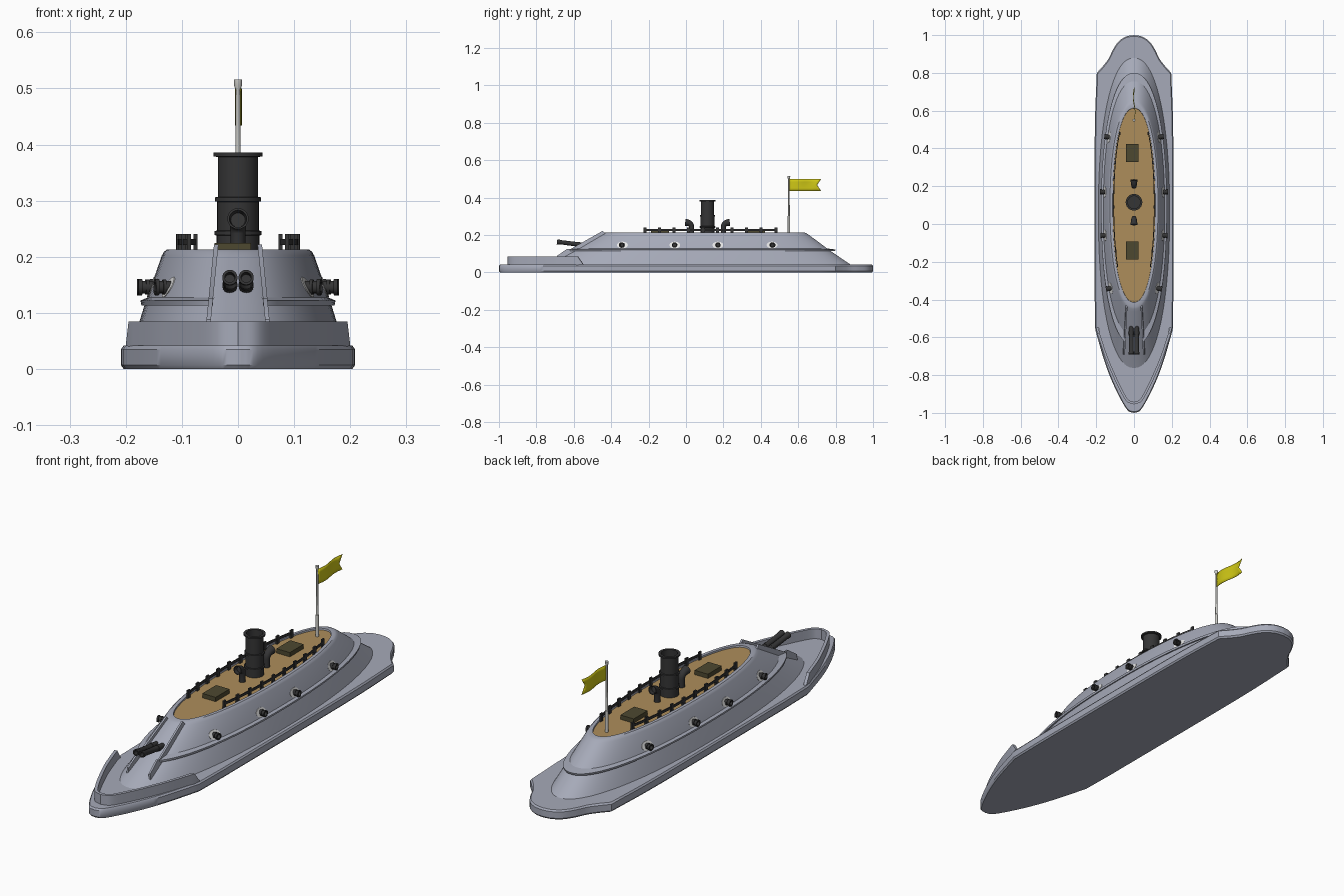
import bpy, bmesh, math
from mathutils import Vector as V

if "Cube" in bpy.data.objects:
    bpy.data.objects.remove(bpy.data.objects["Cube"])

def mat(name, r, g, b):
    m = bpy.data.materials.new(name)
    m.diffuse_color = (r, g, b, 1)
    m.use_nodes = True
    m.node_tree.nodes["Principled BSDF"].inputs["Base Color"].default_value = m.diffuse_color
    return m

GREY = mat("hull_grey", 0.38, 0.40, 0.48)
WOOD = mat("deck_wood", 0.42, 0.27, 0.105)
IRON = mat("dark_iron", 0.035, 0.035, 0.036)
OLIVE = mat("hatch_olive", 0.075, 0.065, 0.03)
YELLOW = mat("flag_yellow", 0.62, 0.57, 0.008)
POLE = mat("pole_white", 0.62, 0.62, 0.59)
PORT = mat("port_white", 0.92, 0.92, 0.92)

def finish(name, bm, material, angle=35):
    bmesh.ops.recalc_face_normals(bm, faces=bm.faces)
    me = bpy.data.meshes.new(name)
    bm.to_mesh(me)
    bm.free()
    ob = bpy.data.objects.new(name, me)
    bpy.context.collection.objects.link(ob)
    me.materials.append(material)
    bpy.ops.object.select_all(action='DESELECT')
    ob.select_set(True)
    bpy.context.view_layer.objects.active = ob
    bpy.ops.object.shade_smooth_by_angle(angle=math.radians(angle))
    return ob

def loft(name, rings, material, cut=None, wrap=False):
    """Skin closed rings; ends capped unless wrapped or cut."""
    bm = bmesh.new()
    vs = [[bm.verts.new(p) for p in r] for r in rings]
    n = len(vs[0])
    pairs = list(zip(vs, vs[1:])) + ([(vs[-1], vs[0])] if wrap else [])
    for a, b in pairs:
        for i in range(n):
            j = (i + 1) % n
            bm.faces.new((a[i], a[j], b[j], b[i]))
    if not wrap:
        bm.faces.new(vs[0])
        bm.faces.new(vs[-1])
    if cut:
        dead = [f for f in bm.faces if cut(f.calc_center_median())]
        bmesh.ops.delete(bm, geom=dead, context='FACES')
    return finish(name, bm, material)

def circle(c, axis, r, n=24):
    axis = V(axis).normalized()
    ref = V((1, 0, 0)) if abs(axis.x) < 0.7 else V((0, 0, 1))
    u = (ref - axis * ref.dot(axis)).normalized()
    w = axis.cross(u)
    return [V(c) + r * (u * math.cos(t) + w * math.sin(t))
            for t in (2 * math.pi * i / n for i in range(n))]

def turned(name, start, axis, profile, material, n=24):
    """Turned part: profile is (distance along axis, radius)."""
    axis = V(axis).normalized()
    return loft(name, [circle(V(start) + axis * d, axis, r, n) for d, r in profile], material)

def box(name, x0, x1, y0, y1, z0, z1, material):
    return loft(name, [[V((x0, y0, z)), V((x1, y0, z)), V((x1, y1, z)), V((x0, y1, z))]
                       for z in (z0, z1)], material)

def spline(pts, steps=5):
    """Smooth curve through 2D points."""
    p = [V(q) for q in pts]
    p = [2 * p[0] - p[1]] + p + [2 * p[-1] - p[-2]]
    out = []
    for a, b, c, d in zip(p, p[1:], p[2:], p[3:]):
        for k in range(steps):
            t = k / steps
            out.append(0.5 * (2 * b + (c - a) * t + (2 * a - 5 * b + 4 * c - d) * t * t
                              + (3 * b - a - 3 * c + d) * t ** 3))
    return out + [p[-2]]

# Hull: flat raft with a pointed bow and a shouldered stern
bow = spline([(0, -1), (0.035, -0.985), (0.085, -0.9), (0.13, -0.8), (0.165, -0.7), (0.205, -0.56)])
side = spline([(0.208, -0.4), (0.208, 0.45), (0.197, 0.8)], 4)
stern = spline([(0.165, 0.835), (0.135, 0.875), (0.11, 0.925), (0.08, 0.968), (0.04, 0.993), (0, 1)])
half = bow + side + stern
outline = half + [V((-p.x, p.y)) for p in half[-2:0:-1]]
loft("hull", [[V((p.x * sx, p.y * sy, z)) for p in outline] for sx, sy, z in
              ((0.975, 0.994, 0), (1, 1, 0.007), (1, 1, 0.035), (0.975, 0.994, 0.042))], GREY)

# Bow bulwark: thin wall set in from the hull edge, with sloping ends
wall = spline([(0, -0.955), (0.04, -0.938), (0.08, -0.87), (0.122, -0.78), (0.155, -0.7), (0.195, -0.58)])
wall.append(V((0.2, -0.55)))
wall = [V((-p.x, p.y)) for p in wall[:0:-1]] + wall
sections = []
for i, p in enumerate(wall):
    t = (wall[min(i + 1, len(wall) - 1)] - wall[max(i - 1, 0)]).normalized()
    q = p + V((-t.y, t.x)) * 0.013
    top = 0.043 if i in (0, len(wall) - 1) else 0.085
    sections.append([V((p.x, p.y, 0.035)), V((p.x, p.y, top)), V((q.x, q.y, top)), V((q.x, q.y, 0.035))])
loft("bow_bulwark", sections, GREY)

# Casemate: stacked rounded ovals
POW = 2.2
def oval(z, w, y0, y1, n=96):
    c, h = (y0 + y1) / 2, (y1 - y0) / 2
    f = lambda s: math.copysign(abs(s) ** (2 / POW), s)
    return [V((w * f(math.cos(t)), c + h * f(math.sin(t)), z))
            for t in (2 * math.pi * (i + 0.5) / n for i in range(n))]

LOW, HIGH = (0.113, 0.167, -0.62, 0.775), (0.202, 0.136, -0.465, 0.655)
loft("casemate", [oval(*r) for r in (
    (0.038, 0.19, -0.77, 0.885), LOW, HIGH, (0.209, 0.132, -0.45, 0.644), (0.213, 0.127, -0.44, 0.634),
    (0.213, 0.113, -0.415, 0.614), (0.203, 0.112, -0.413, 0.612))], GREY)
loft("top_deck", [oval(z, 0.1125, -0.414, 0.613) for z in (0.2, 0.206)], WOOD)

# Ledge around the casemate, open between the bow cheeks
loft("casemate_ledge", [oval(*r) for r in (
    (0.113, 0.16, -0.60, 0.76), (0.113, 0.172, -0.645, 0.797),
    (0.122, 0.174, -0.645, 0.80), (0.128, 0.160, -0.592, 0.752))], GREY, wrap=True,
    cut=lambda c: c.y < 0 and abs(c.x) < 0.047)

# Cheek rails flanking the bow gun
cheek = [(-0.425, 0.2), (-0.445, 0.222), (-0.615, 0.126), (-0.635, 0.126), (-0.69, 0.088), (-0.69, 0.06), (-0.5, 0.1)]
for s, nm in ((1, "right"), (-1, "left")):
    loft("cheek_rail_" + nm, [[V((s * (x + (0.22 - z) * 0.1), y, z)) for y, z in cheek]
                              for x in (0.035, 0.043)], GREY)
    # Twin bow gun barrel
    turned("bow_gun_" + nm, (s * 0.0145, -0.51, 0.141), (0, -1, 0.125),
           ((0, 0.012), (0.06, 0.0125), (0.06, 0.0135), (0.075, 0.0135), (0.075, 0.012), (0.165, 0.0115),
            (0.168, 0.0135), (0.181, 0.0135), (0.181, 0.009), (0.15, 0.009)), IRON)

# Broadside guns in oval ports, following the casemate wall
def wall_x(y, z):
    k = (z - LOW[0]) / (HIGH[0] - LOW[0])
    w, y0, y1 = (a + (b - a) * k for a, b in zip(LOW[1:], HIGH[1:]))
    t = abs(y - (y0 + y1) / 2) / ((y1 - y0) / 2)
    return w * (1 - t ** POW) ** (1 / POW)

for s, nm in ((1, "right"), (-1, "left")):
    for i, y in enumerate((-0.34, -0.06, 0.17, 0.46)):
        z = 0.146
        turn = (wall_x(y + 0.02, z) - wall_x(y - 0.02, z)) / 0.04
        rim = [(y + 0.029 * math.cos(a), z + 0.018 * math.sin(a))
               for a in (2 * math.pi * k / 24 for k in range(24))]
        loft(f"gun_port_{nm}_{i}", [[V((s * (wall_x(*p) + d), *p)) for p in rim]
                                    for d in (-0.003, 0.0015)], PORT)
        axis = V((s, -turn, 0)).normalized()
        turned(f"side_gun_{nm}_{i}", V((s * wall_x(y, z), y, z)) - axis * 0.025, axis,
               ((0, 0.011), (0.03, 0.011), (0.03, 0.0135), (0.036, 0.0135), (0.036, 0.011),
                (0.043, 0.011), (0.043, 0.0145), (0.05, 0.0145), (0.05, 0.009), (0.035, 0.009)), IRON, 16)

    # Deck railing: posts and a bar following the deck edge
    def rail_x(y):
        return 0.109 * (1 - (abs(y - 0.1) / 0.51) ** POW) ** (1 / POW) - 0.002
    ys = [-0.22 + 0.7 * k / 9 for k in range(10)]
    for k, y in enumerate(ys):
        x = s * rail_x(y)
        box(f"rail_post_{nm}_{k}", x - 0.0035, x + 0.0035, y - 0.008, y + 0.008, 0.204, 0.241, IRON)
    path = [-0.225 + 0.71 * k / 24 for k in range(25)]
    loft("rail_bar_" + nm, [[V((s * (rail_x(y) + dx), y, z)) for dx, z in
         ((-0.002, 0.221), (0.002, 0.221), (0.002, 0.232), (-0.002, 0.232))] for y in path], IRON)

# Smokestack with bands, hollow at the top
turned("smokestack", (0, 0.115, 0), (0, 0, 1),
       ((0.204, 0.038), (0.238, 0.038), (0.239, 0.042), (0.246, 0.042), (0.247, 0.037), (0.298, 0.037),
        (0.299, 0.041), (0.306, 0.041), (0.307, 0.036), (0.378, 0.036), (0.379, 0.044), (0.386, 0.044),
        (0.386, 0.033), (0.27, 0.033)), IRON, 32)

# Cowl vents, one facing forward and one aft
for s, nm in ((-1, "front"), (1, "rear")):
    cy = 0.115 + s * 0.085
    rings = [circle((0, cy, 0.204), (0, 0, 1), 0.013, 20)]
    for k in range(7):
        a = math.pi / 2 * k / 6 * 0.9
        rings.append(circle((0, cy + s * 0.024 * (1 - math.cos(a)), 0.242 + 0.024 * math.sin(a)),
                            (0, s * math.sin(a), math.cos(a)), 0.013 + 0.004 * k / 6, 20))
    end = (0, s, 0.16)
    for d, r in ((0.012, 0.019), (0.012, 0.0155), (-0.004, 0.013)):
        rings.append(circle((0, cy + s * (0.022 + d), 0.266 + d * 0.16), end, r, 20))
    loft("cowl_vent_" + nm, rings, IRON)

# Deck hatches
for nm, y in (("front", -0.14), ("rear", 0.375)):
    box("hatch_" + nm, -0.042, 0.023, y - 0.048, y + 0.048, 0.204, 0.225, OLIVE)

# Flagpole and swallow-tailed flag
turned("flagpole", (0, 0.55, 0), (0, 0, 1),
       ((0.204, 0.0065), (0.3, 0.0065), (0.302, 0.005), (0.498, 0.004), (0.505, 0.007), (0.516, 0.0075)), POLE, 12)
bm = bmesh.new()
cols, rows = 12, 4
grid = []
for i in range(cols + 1):
    u = i / cols
    for j in range(rows + 1):
        v = j / rows
        length = 0.17 - 0.022 * (1 - abs(2 * v - 1))
        grid.append(bm.verts.new((0.005 * math.sin(u * 2 * math.pi), 0.553 + u * length, 0.434 + 0.066 * v)))
for i in range(cols):
    for j in range(rows):
        a = i * (rows + 1) + j
        bm.faces.new((grid[a], grid[a + rows + 1], grid[a + rows + 2], grid[a + 1]))
flag = finish("flag", bm, YELLOW)
flag.modifiers.new("thickness", 'SOLIDIFY').thickness = 0.002
